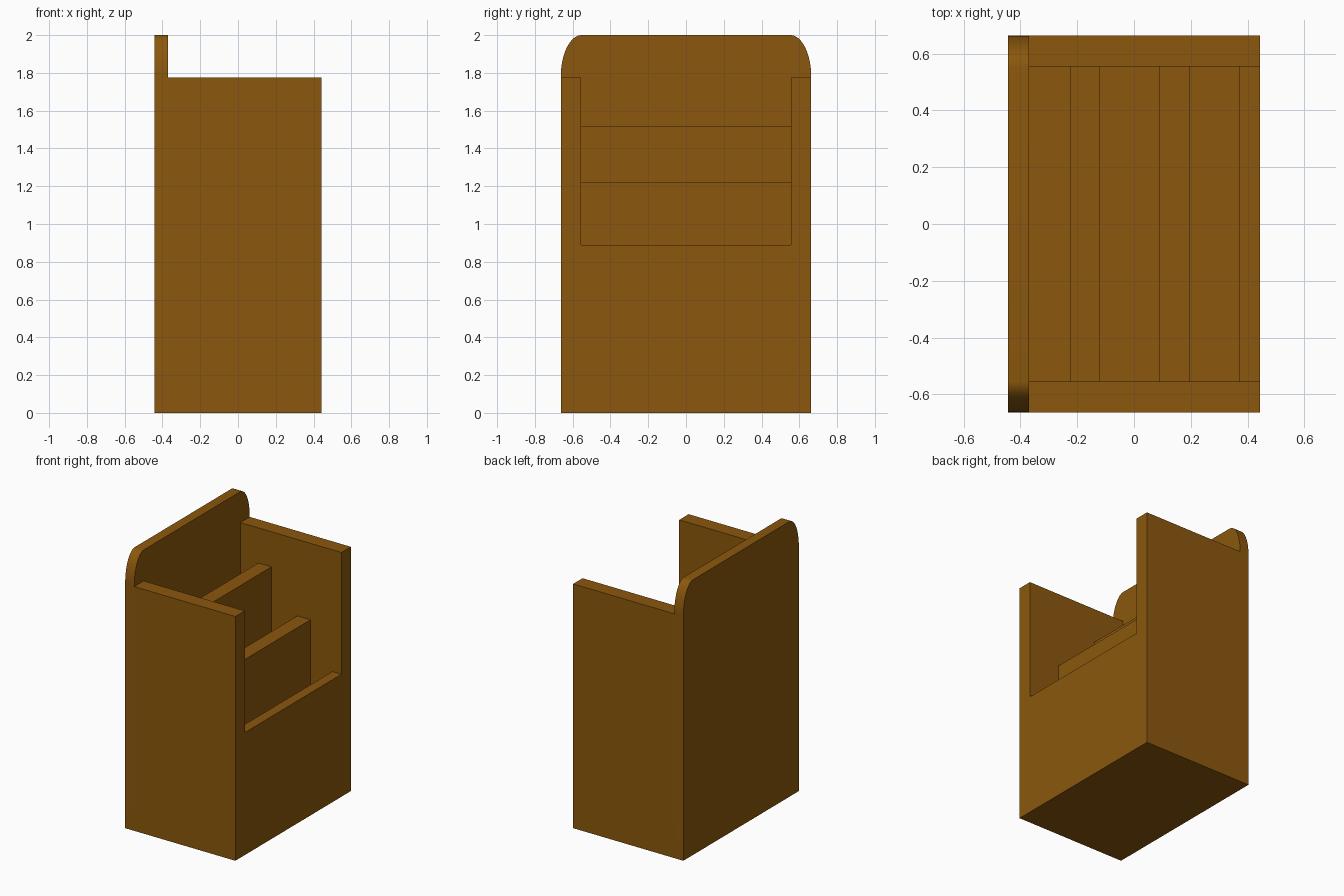
import bpy, bmesh, math

if "Cube" in bpy.data.objects:
    bpy.data.objects.remove(bpy.data.objects["Cube"])

wood = bpy.data.materials.new("wood")
wood.diffuse_color = (0.26, 0.097, 0.004, 1)
wood.use_nodes = True
wood.node_tree.nodes["Principled BSDF"].inputs["Base Color"].default_value = wood.diffuse_color

X0, X1, Y = -0.443, 0.443, 0.663      # outer footprint
BACK, FRONT, YI = -0.37, 0.37, 0.555  # inner faces of the walls
FLOOR = 0.1


def finish(name, bm):
    bmesh.ops.recalc_face_normals(bm, faces=bm.faces)
    mesh = bpy.data.meshes.new(name)
    bm.to_mesh(mesh)
    bm.free()
    mesh.materials.append(wood)
    obj = bpy.data.objects.new(name, mesh)
    bpy.context.collection.objects.link(obj)
    return obj


def board(name, profile, x0, x1):
    """Extrude a (y, z) outline along x."""
    bm = bmesh.new()
    face = bm.faces.new([bm.verts.new((x0, y, z)) for y, z in profile])
    ext = bmesh.ops.extrude_face_region(bm, geom=[face])["geom"]
    verts = [v for v in ext if isinstance(v, bmesh.types.BMVert)]
    bmesh.ops.translate(bm, verts=verts, vec=(x1 - x0, 0, 0))
    return finish(name, bm)


def box(name, x0, x1, y0, y1, z0, z1):
    return board(name, [(y0, z0), (y1, z0), (y1, z1), (y0, z1)], x0, x1)


# Tall back panel with elliptical top corners
N, RY, RZ = 16, 0.11, 0.222
arc = [(Y - RY + RY * math.cos(a), 2 - RZ + RZ * math.sin(a))
       for a in (i * math.pi / 2 / N for i in range(N + 1))]
outline = [(-Y, 0), (Y, 0)] + arc + [(-y, z) for y, z in reversed(arc)]
back = board("back_panel", outline, X0, BACK)
bpy.context.view_layer.objects.active = back
back.select_set(True)
bpy.ops.object.shade_smooth_by_angle(angle=math.radians(30))

# Side panels
box("side_panel_front", BACK, X1, -Y, -YI, 0, 1.775)
box("side_panel_rear", BACK, X1, YI, Y, 0, 1.775)

# Low front panel and floor
box("front_panel", FRONT, X1, -YI, YI, 0, 0.89)
box("floor", BACK, FRONT, -YI, YI, 0, FLOOR)

# Stepped dividers
box("tall_divider", -0.225, -0.12, -YI, YI, FLOOR, 1.52)
box("short_divider", 0.09, 0.195, -YI, YI, FLOOR, 1.22)
